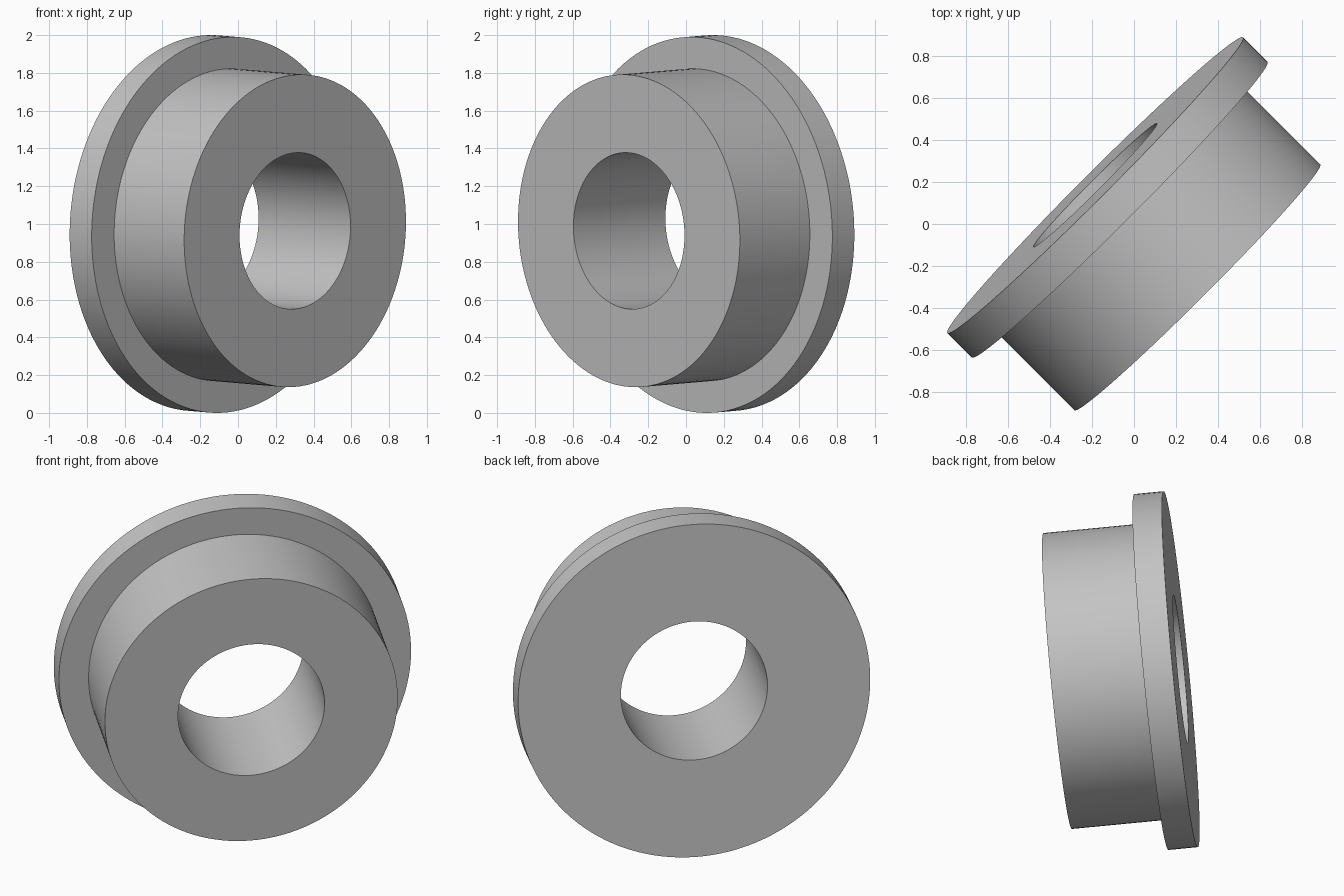
import bpy
import bmesh
from math import tau
from mathutils import Matrix, Vector

cube = bpy.data.objects.get("Cube")
if cube:
    bpy.data.objects.remove(cube, do_unlink=True)

# Plain grey metal
grey = bpy.data.materials.new("grey_metal")
grey.use_nodes = True
colour = (0.55, 0.55, 0.55, 1)
grey.diffuse_color = colour
grey.node_tree.nodes["Principled BSDF"].inputs["Base Color"].default_value = colour

# Main dimensions
FLANGE_R, BOSS_R, BORE_R = 0.997, 0.829, 0.415
FLANGE_T, LENGTH = 0.165, 0.69
SEGMENTS = 128


def lathe(name, profile, steps):
    """Revolve a closed (radius, height) profile around local z."""
    bm = bmesh.new()
    verts = [bm.verts.new((r, 0, z)) for r, z in profile]
    edges = [bm.edges.new((a, b)) for a, b in zip(verts, verts[1:] + verts[:1])]
    bmesh.ops.spin(bm, geom=verts + edges, cent=(0, 0, 0), axis=(0, 0, 1),
                   angle=tau, steps=steps, use_duplicate=False)
    bmesh.ops.remove_doubles(bm, verts=bm.verts, dist=0.0001)
    bmesh.ops.recalc_face_normals(bm, faces=bm.faces)
    mesh = bpy.data.meshes.new(name)
    bm.to_mesh(mesh)
    bm.free()
    obj = bpy.data.objects.new(name, mesh)
    bpy.context.collection.objects.link(obj)
    return obj


# Flanged bushing: wide flange, narrower boss, through bore
bushing = lathe("flanged_bushing", [
    (BORE_R, 0), (FLANGE_R, 0), (FLANGE_R, FLANGE_T),
    (BOSS_R, FLANGE_T), (BOSS_R, LENGTH), (BORE_R, LENGTH),
], SEGMENTS)
bushing.data.materials.append(grey)

# Aim the boss forward and to the left, tipped slightly down
axis = Vector((1, -1, -0.085)).normalized()
turn = axis.to_track_quat('Z', 'Y').to_matrix().to_4x4()
bushing.data.transform(Matrix.Translation((-0.185, 0.185, 1.005)) @ turn)

bpy.context.view_layer.objects.active = bushing
bushing.select_set(True)
bpy.ops.object.shade_smooth_by_angle()
